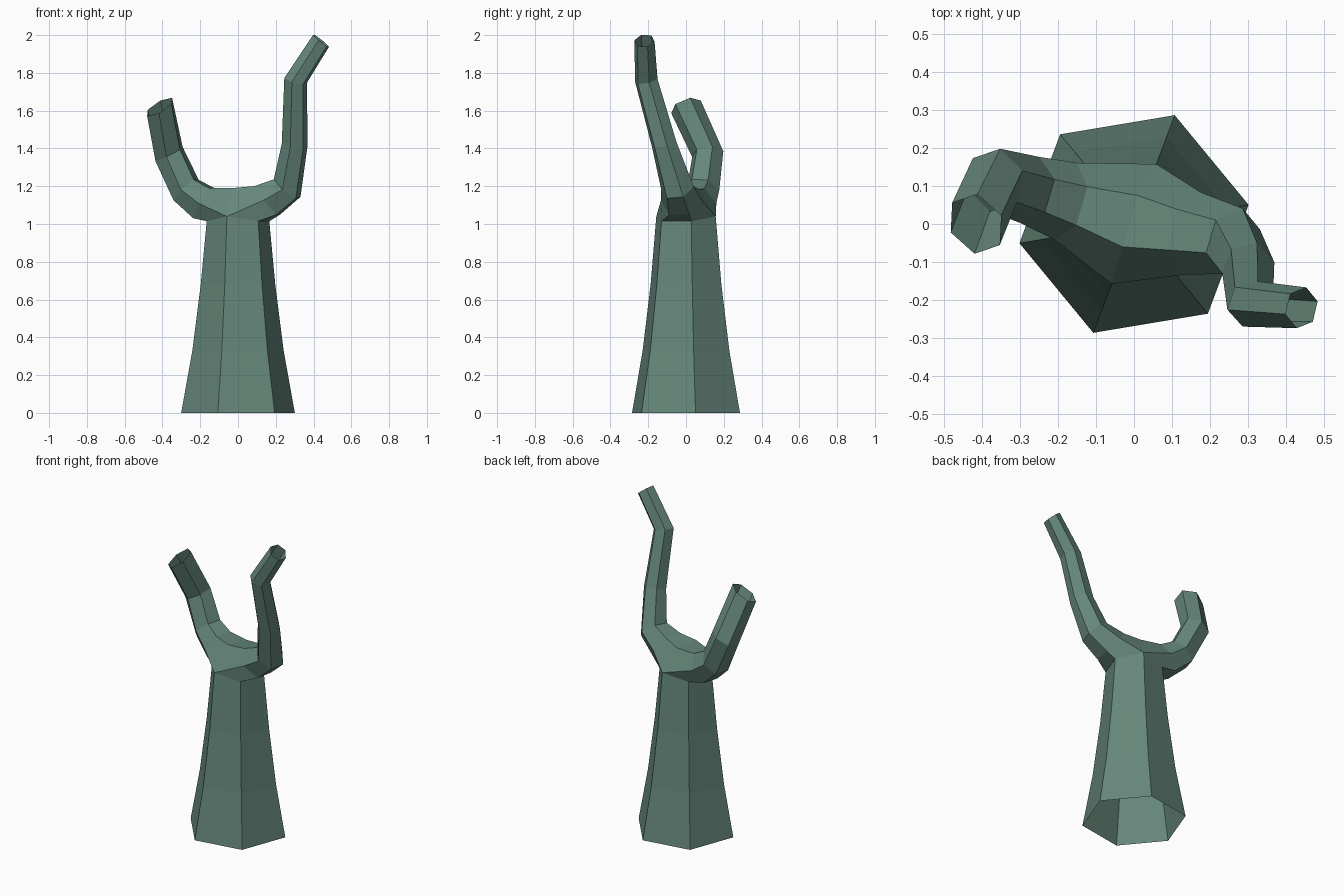
import bpy, bmesh, math
from mathutils import Vector

if "Cube" in bpy.data.objects:
    bpy.data.objects.remove(bpy.data.objects["Cube"])

bm = bmesh.new()


def bridge(a, b):
    for i in range(6):
        j = (i + 1) % 6
        bm.faces.new((a[i], a[j], b[j], b[i]))


# Hexagonal tapered trunk, open at the bottom
PHASE = math.radians(9.5)
prev = None
for z, r in ((0, 0.305), (0.33, 0.245), (0.68, 0.2), (1.015, 0.168)):
    ring = [bm.verts.new((r * math.cos(PHASE + i * math.pi / 3),
                          r * math.sin(PHASE + i * math.pi / 3), z)) for i in range(6)]
    if prev:
        bridge(prev, ring)
    prev = ring
top = prev
front, back = top[4], top[1]
front.co.z = back.co.z = 1.04

# Saddle edge shared by both branches
saddle_front = bm.verts.new((-0.03, -0.06, 1.19))
saddle_back = bm.verts.new((0.01, 0.075, 1.18))


def branch(low_back, low_front, rings):
    """Hexagonal tube swept through (centre, direction, radius), open at the tip."""
    prev = [front, saddle_front, saddle_back, back, low_back, low_front]
    n_old = up = None
    for centre, direction, r in rings:
        n = Vector(direction).normalized()
        if up is None:
            up = Vector((0, 0, 1))
        else:
            up = n_old.rotation_difference(n) @ up
        up = (up - n * up.dot(n)).normalized()
        side = up.cross(n)
        if side.y > 0 and n_old is None:
            flip = -1
        elif n_old is None:
            flip = 1
        side *= flip
        ring = [bm.verts.new(Vector(centre) + r * (side * math.cos(k * math.pi / 3)
                             + up * math.sin(k * math.pi / 3))) for k in range(6)]
        bridge(prev, ring)
        prev, n_old = ring, n


# Left branch
branch(top[2], top[3], (
    ((-0.18, 0.06, 1.11), (-0.85, 0.25, 0.5), 0.105),
    ((-0.275, 0.09, 1.18), (-0.65, 0.2, 0.7), 0.09),
    ((-0.365, 0.115, 1.37), (-0.5, -0.1, 1), 0.085),
    ((-0.415, 0.0, 1.62), (-0.6, -0.4, 1), 0.085)))

# Right branch
branch(top[0], top[5], (
    ((0.155, -0.025, 1.125), (0.78, -0.15, 0.6), 0.11),
    ((0.26, -0.045, 1.19), (0.6, -0.25, 0.75), 0.09),
    ((0.30, -0.115, 1.42), (0.1, -0.25, 0.95), 0.07),
    ((0.305, -0.21, 1.76), (0.25, -0.2, 0.95), 0.063),
    ((0.44, -0.22, 1.97), (0.6, -0.1, 0.75), 0.055)))

bmesh.ops.recalc_face_normals(bm, faces=bm.faces)
mesh = bpy.data.meshes.new("forked_tree_trunk")
bm.to_mesh(mesh)
bm.free()
obj = bpy.data.objects.new("forked_tree_trunk", mesh)
bpy.context.collection.objects.link(obj)

# Grey-green bark
bark = bpy.data.materials.new("bark")
bark.diffuse_color = (0.13, 0.24, 0.195, 1)
bark.use_nodes = True
bark.node_tree.nodes["Principled BSDF"].inputs["Base Color"].default_value = bark.diffuse_color
mesh.materials.append(bark)
